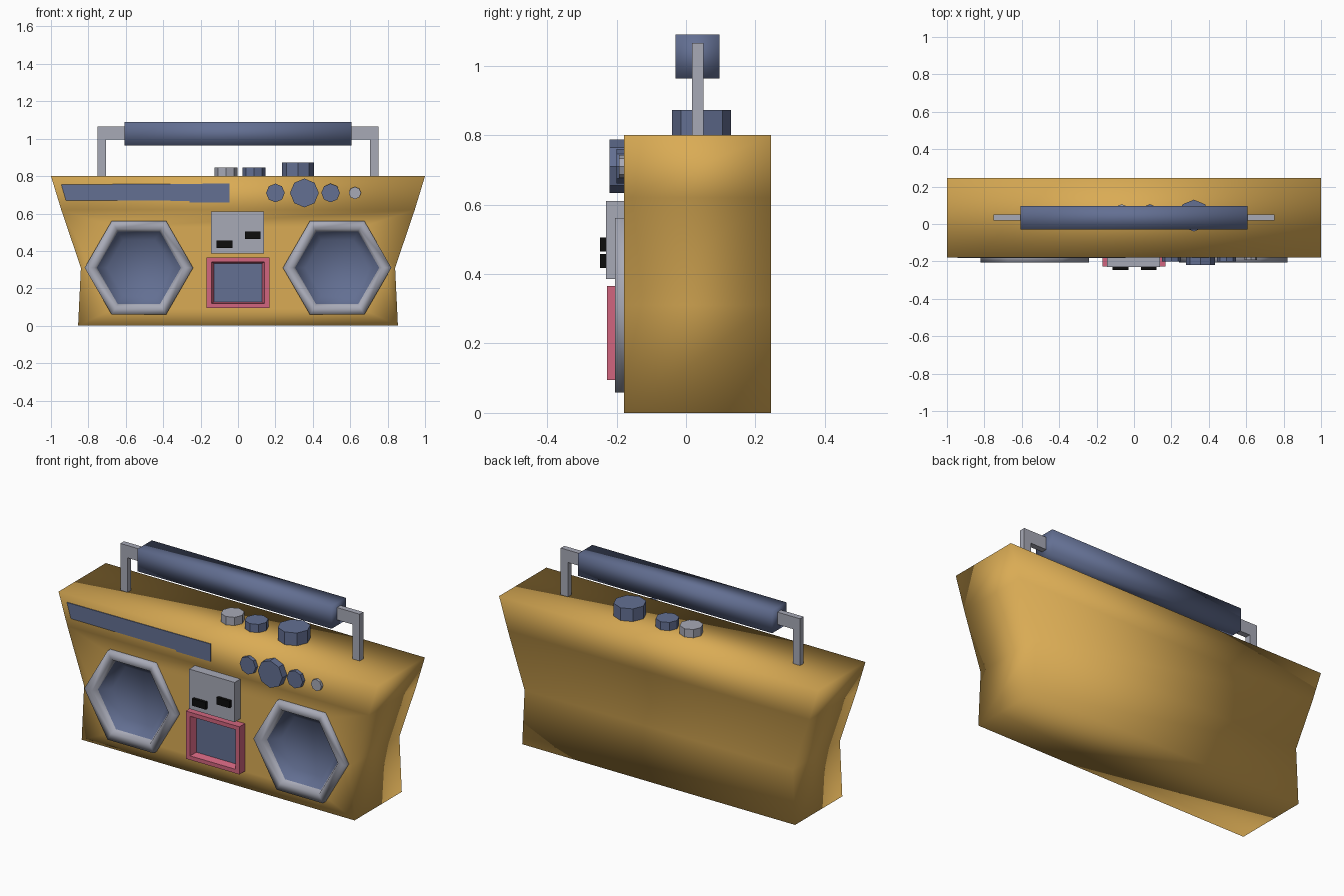
import bpy, bmesh, math

if "Cube" in bpy.data.objects:
    bpy.data.objects.remove(bpy.data.objects["Cube"])


def mat(name, rgb):
    m = bpy.data.materials.new(name)
    m.diffuse_color = (*rgb, 1)
    m.use_nodes = True
    m.node_tree.nodes["Principled BSDF"].inputs["Base Color"].default_value = m.diffuse_color
    return m


GOLD = mat("gold", (0.70, 0.41, 0.09))
BLUE = mat("slate_blue", (0.125, 0.16, 0.29))
GREY = mat("light_grey", (0.39, 0.40, 0.47))
PINK = mat("pink", (0.64, 0.13, 0.21))
BLACK = mat("black", (0.004, 0.004, 0.004))


def finish(name, bm, mats, smooth=True):
    bmesh.ops.recalc_face_normals(bm, faces=bm.faces)
    for f in bm.faces:
        f.smooth = smooth
    me = bpy.data.meshes.new(name)
    bm.to_mesh(me)
    bm.free()
    for m in mats:
        me.materials.append(m)
    ob = bpy.data.objects.new(name, me)
    bpy.context.collection.objects.link(ob)
    return ob


def loft(name, rings, mats, idx=None, smooth=True, caps=True):
    """Join equal-length point rings; idx gives a material per band (last = end cap)."""
    bm = bmesh.new()
    vs = [[bm.verts.new(p) for p in r] for r in rings]
    n = len(vs[0])
    for i in range(len(vs) - 1):
        for k in range(n):
            f = bm.faces.new((vs[i][k], vs[i][(k + 1) % n], vs[i + 1][(k + 1) % n], vs[i + 1][k]))
            f.material_index = idx[i] if idx else 0
    if caps:
        bm.faces.new(vs[0])
        bm.faces.new(vs[-1]).material_index = idx[-1] if idx else 0
    return finish(name, bm, mats, smooth)


def box(name, x0, x1, y0, y1, z0, z1, m, smooth=False):
    ring = lambda z: [(x0, y0, z), (x1, y0, z), (x1, y1, z), (x0, y1, z)]
    return loft(name, [ring(z0), ring(z1)], [m], smooth=smooth)


def prism(name, pts, y0, y1, m, smooth=False):
    """Outline in x/z pushed through y."""
    return loft(name, [[(x, y, z) for x, z in pts] for y in (y1, y0)], [m], smooth=smooth)


def ngon(n, r, cx, cz):
    return [(cx + r * math.cos(2 * math.pi * k / n), cz + r * math.sin(2 * math.pi * k / n)) for k in range(n)]


# body: flared case, smooth shaded
body = loft("body", [[(-w, -0.178, z), (w, -0.178, z), (w, 0.245, z), (-w, 0.245, z)]
                     for w, z in [(0.855, 0), (0.84, 0.31), (0.945, 0.62), (1.0, 0.8)]], [GOLD])

# speakers: grey hexagon rim with a blue bowl sunk into the case
for side, sx in (("left", -0.53), ("right", 0.53)):
    cutter = prism("speaker_cutter_" + side, ngon(6, 0.25, sx, 0.31), -0.3, -0.10, GOLD)
    cutter.hide_render = True
    mod = body.modifiers.new("hole_" + side, 'BOOLEAN')
    mod.operation, mod.object, mod.solver = 'DIFFERENCE', cutter, 'EXACT'
    bpy.context.view_layer.objects.active = body
    bpy.ops.object.modifier_apply(modifier=mod.name)
    bpy.data.objects.remove(cutter)
    prof = [(0.29, -0.175), (0.29, -0.205), (0.24, -0.205), (0.225, -0.175), (0.17, -0.125)]
    loft("speaker_" + side, [[(x, y, z) for x, z in ngon(6, r, sx, 0.31)] for r, y in prof],
         [GREY, BLUE], [0, 0, 0, 1, 1]).data.polygons
    ob = bpy.data.objects["speaker_" + side]
    # drop the hidden back cap so the bowl stays open
    bm = bmesh.new()
    bm.from_mesh(ob.data)
    back = [f for f in bm.faces if len(f.verts) == 6 and f.calc_center_median().y < -0.15]
    bmesh.ops.delete(bm, geom=back, context='FACES_ONLY')
    bmesh.ops.recalc_face_normals(bm, faces=bm.faces)
    if sum(f.normal.y for f in bm.faces if len(f.verts) == 6) > 0:
        bmesh.ops.reverse_faces(bm, faces=bm.faces)
    bm.to_mesh(ob.data)
    bm.free()

# tuner strip
prism("tuner_strip", [(-0.945, 0.755), (-0.92, 0.67), (-0.26, 0.668), (-0.26, 0.66), (-0.045, 0.66), (-0.045, 0.76)],
      -0.182, -0.175, BLUE)

# front knobs
for i, (x, r, y, m) in enumerate([(0.2, 0.05, -0.2, BLUE), (0.355, 0.077, -0.22, BLUE),
                                  (0.495, 0.05, -0.2, BLUE), (0.625, 0.033, -0.193, GREY)]):
    prism("front_knob_%d" % (i + 1), ngon(8, r, x, 0.71), y, -0.17, m)

# top knobs
for i, (x, r, z, m) in enumerate([(-0.065, 0.061, 0.847, GREY), (0.085, 0.061, 0.847, BLUE),
                                  (0.32, 0.085, 0.872, BLUE)]):
    loft("top_knob_%d" % (i + 1), [[(px, py, h) for px, py in ngon(8, r, x, 0.045)] for h in (0.79, z)], [m],
         smooth=False)

# button panel with two black buttons
box("button_panel", -0.145, 0.14, -0.23, -0.17, 0.385, 0.61, GREY)
box("button_left", -0.115, -0.03, -0.247, -0.225, 0.417, 0.457, BLACK)
box("button_right", 0.038, 0.12, -0.247, -0.225, 0.465, 0.505, BLACK)

# tape door: pink frame sloping in to a blue window
rect = lambda x, z, y: [(-x, y, 0.23 - z), (x, y, 0.23 - z), (x, y, 0.23 + z), (-x, y, 0.23 + z)]
loft("tape_door", [rect(0.168, 0.135, -0.17), rect(0.168, 0.135, -0.227), rect(0.142, 0.112, -0.227),
                   rect(0.127, 0.102, -0.19)], [PINK, BLUE], [0, 0, 0, 1], smooth=False)

# handle posts and grip
for side, s in (("left", -1), ("right", 1)):
    pts = [(0.75, 0.79), (0.75, 1.065), (0.59, 1.065), (0.59, 0.995), (0.705, 0.995), (0.705, 0.79)]
    post = prism("handle_post_" + side, [(s * x, z) for x, z in pts], 0.018, 0.05, GREY)
box("handle_grip", -0.608, 0.608, -0.03, 0.097, 0.963, 1.09, BLUE, smooth=True)
